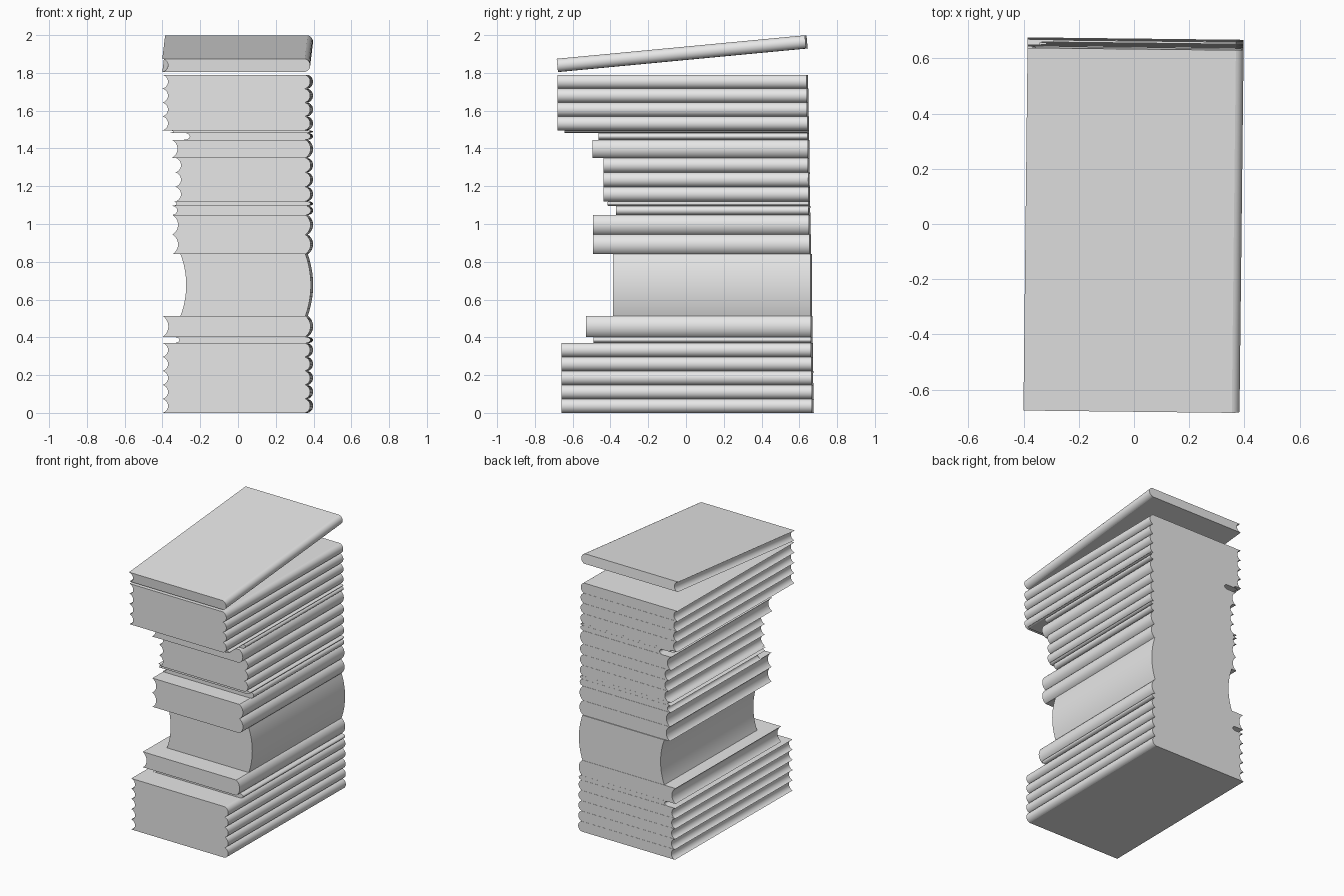
import bpy
import math
from mathutils import Matrix

cube = bpy.data.objects.get("Cube")
if cube:
    bpy.data.objects.remove(cube, do_unlink=True)

# One plain colour for every book
grey = bpy.data.materials.new("plain_grey")
grey.use_nodes = True
grey.diffuse_color = (0.8, 0.8, 0.8, 1)
grey.node_tree.nodes["Principled BSDF"].inputs["Base Color"].default_value = (0.8, 0.8, 0.8, 1)

SEGMENTS = 16
SPINE_X = 0.362
TWIST = Matrix.Rotation(math.radians(-0.65), 4, "Z")


def arc(height, depth):
    """Bulge outline from bottom to top as (offset, z) pairs."""
    a = min(2 * math.atan(2 * depth / height), math.pi / 2)
    points = []
    for i in range(SEGMENTS + 1):
        t = a * (2 * i / SEGMENTS - 1)
        offset = depth * (math.cos(t) - math.cos(a)) / (1 - math.cos(a))
        points.append((offset, height / 2 * (1 + math.sin(t) / math.sin(a))))
    return points


def book(name, left, front, back, z, height, tilt=None):
    """Book block: rounded spine on +x, hollow page edge on -x."""
    outline = [(SPINE_X + o, h) for o, h in arc(height, 0.028)]
    outline += [(left + o, h) for o, h in reversed(arc(height, 0.03))]
    n = len(outline)
    verts = [(x, y, z + h) for y in (front, back) for x, h in outline]
    faces = [tuple(range(n)), tuple(reversed(range(n, 2 * n)))]
    faces += [(i, i + n, (i + 1) % n + n, (i + 1) % n) for i in range(n)]
    mesh = bpy.data.meshes.new(name)
    mesh.from_pydata(verts, [], faces)
    if tilt:
        mesh.transform(tilt)
    mesh.transform(TWIST)
    mesh.materials.append(grey)
    # Only the rounded spine and page edge are smooth
    flat = {0, 1, 2 + SEGMENTS, 1 + n}
    for p in mesh.polygons:
        p.use_smooth = p.index not in flat
    border = {k for f in flat for k in mesh.polygons[f].edge_keys}
    for e in mesh.edges:
        e.use_edge_sharp = e.key in border
    mesh.update()
    obj = bpy.data.objects.new(name, mesh)
    bpy.context.collection.objects.link(obj)
    return obj


# Stack from the bottom: name, count, top of group, front y, left x
stack = [
    ("base_book", 5, 0.37, -0.655, -0.393),
    ("lower_thin_book", 1, 0.402, -0.485, -0.335),
    ("lower_wide_book", 1, 0.514, -0.525, -0.393),
    ("thick_book", 1, 0.84, -0.383, -0.30),
    ("middle_wide_book", 2, 1.048, -0.488, -0.342),
    ("middle_thin_book", 1, 1.096, -0.367, -0.348),
    ("middle_slim_book", 1, 1.12, -0.41, -0.35),
    ("middle_book", 3, 1.35, -0.432, -0.327),
    ("upper_wide_book", 1, 1.446, -0.49, -0.345),
    ("upper_thin_book", 1, 1.482, -0.46, -0.28),
    ("upper_leaflet", 1, 1.496, -0.64, -0.365),
    ("upper_book", 4, 1.79, -0.675, -0.393),
]
z = 0.0
for name, count, top, front, left in stack:
    height = (top - z) / count
    for i in range(count):
        back = 0.672 - 0.017 * z
        book(f"{name}_{i + 1}", left, front, back, z, height)
        z += height

# Tilted book resting on the top
lean = Matrix.Translation((0, -0.02, 1.902)) @ Matrix.Rotation(math.radians(5.4), 4, "X")
book("tilted_top_book", -0.393, -0.66, 0.66, -0.035, 0.07, lean)
